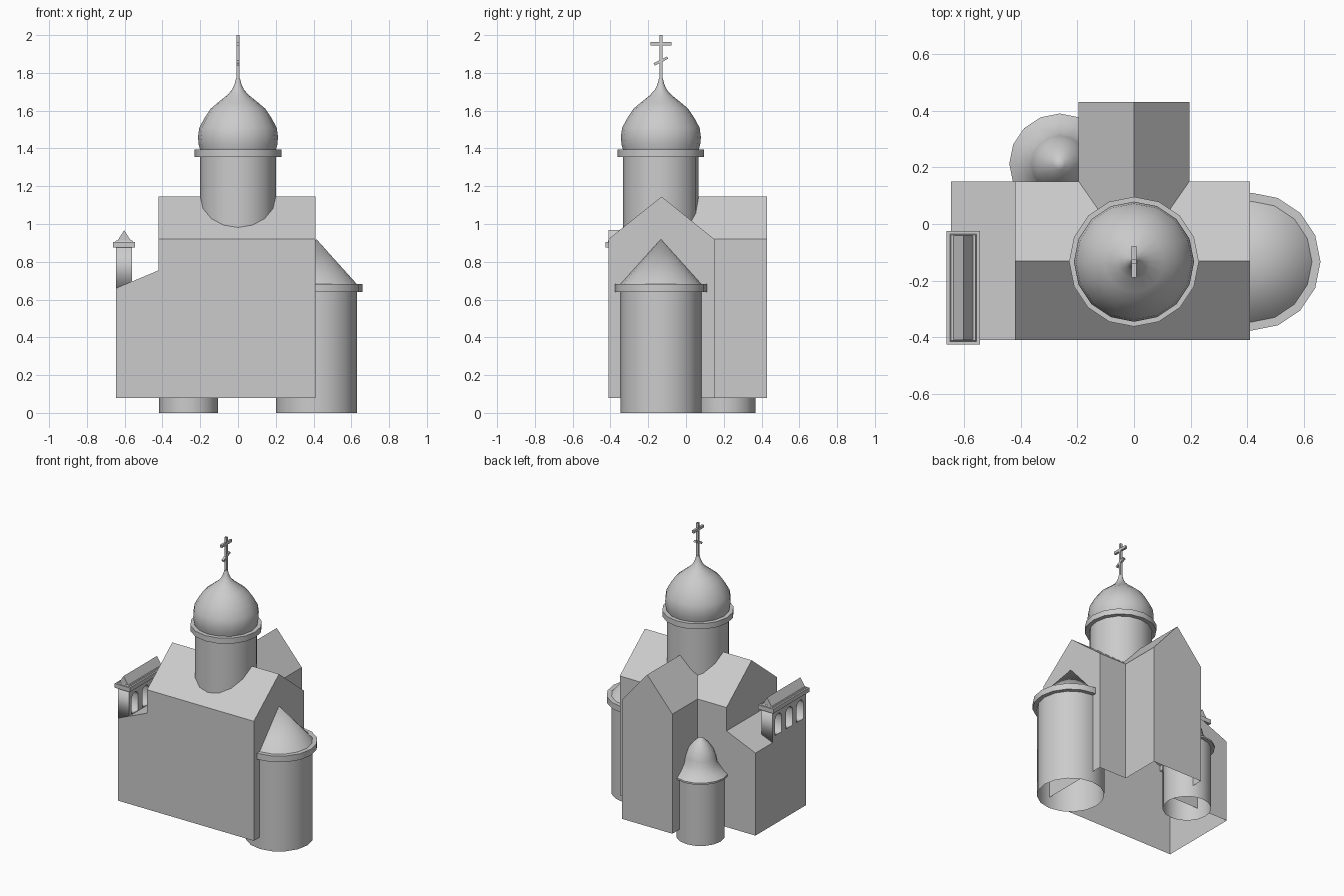
import bpy, bmesh, math
from mathutils import Vector

cube = bpy.data.objects.get("Cube")
if cube:
    bpy.data.objects.remove(cube, do_unlink=True)

stone = bpy.data.materials.new("pale grey")
stone.use_nodes = True
colour = (0.6, 0.6, 0.6, 1)
stone.diffuse_color = colour
stone.node_tree.nodes["Principled BSDF"].inputs["Base Color"].default_value = colour


def finish(name, bm, smooth=False):
    """Turn a bmesh into a named, coloured object."""
    bmesh.ops.remove_doubles(bm, verts=bm.verts, dist=1e-5)
    bmesh.ops.recalc_face_normals(bm, faces=bm.faces)
    mesh = bpy.data.meshes.new(name)
    bm.to_mesh(mesh)
    bm.free()
    mesh.materials.append(stone)
    obj = bpy.data.objects.new(name, mesh)
    bpy.context.collection.objects.link(obj)
    if smooth:
        bpy.ops.object.select_all(action='DESELECT')
        obj.select_set(True)
        bpy.context.view_layer.objects.active = obj
        bpy.ops.object.shade_smooth_by_angle(angle=math.radians(35))
    return obj


def add_face(bm, points):
    bm.faces.new([bm.verts.new(p) for p in points])


def lathe(name, centre, profile, sides=16):
    """Spin a (radius, height) profile round a vertical axis."""
    bm = bmesh.new()
    rings = []
    for r, z in profile:
        rings.append([bm.verts.new((centre[0] + r * math.cos(math.tau * i / sides),
                                    centre[1] + r * math.sin(math.tau * i / sides), z))
                      for i in range(sides)])
    for low, high, (r, z) in zip(rings, rings[1:], profile[1:]):
        for i in range(sides):
            j = (i + 1) % sides
            bm.faces.new((low[i], low[j], high[j], high[i]))
    bmesh.ops.dissolve_degenerate(bm, dist=1e-5, edges=bm.edges)
    return finish(name, bm, True)


def box(name, centre, size, tilt=0):
    bm = bmesh.new()
    bmesh.ops.create_cube(bm, size=1)
    bmesh.ops.scale(bm, vec=size, verts=bm.verts)
    obj = finish(name, bm)
    obj.location = centre
    obj.rotation_euler.x = tilt
    return obj


# Hall, back arm and side lean-to: one shell, open underneath
east, west, side = 0.41, -0.42, -0.645
front, back, arm_back, mid = -0.41, 0.15, 0.43, -0.13
base, eave, ridge = 0.08, 0.92, 1.145
arm, lean_top, lean_low = 0.195, 0.755, 0.66

bm = bmesh.new()
outline = [(side, base), (east, base), (east, eave), (west, eave), (west, lean_top), (side, lean_low)]
add_face(bm, [(x, front, z) for x, z in outline])
outline[1:3] = [(-arm, base), (-arm, eave)]
add_face(bm, [(x, back, z) for x, z in outline])
add_face(bm, [(arm, back, base), (east, back, base), (east, back, eave), (arm, back, eave)])
for x, low in ((east, base), (west, lean_top)):
    add_face(bm, [(x, front, low), (x, back, low), (x, back, eave), (x, mid, ridge), (x, front, eave)])
add_face(bm, [(side, front, base), (side, back, base), (side, back, lean_low), (side, front, lean_low)])
add_face(bm, [(side, front, lean_low), (side, back, lean_low), (west, back, lean_top), (west, front, lean_top)])
add_face(bm, [(west, front, eave), (east, front, eave), (east, mid, ridge), (west, mid, ridge)])
for s, end in ((-1, west), (1, east)):
    a = s * arm
    add_face(bm, [(end, back, eave), (a, back, eave), (0, mid, ridge), (end, mid, ridge)])
    add_face(bm, [(a, back, base), (a, arm_back, base), (a, arm_back, eave), (a, back, eave)])
    add_face(bm, [(a, back, eave), (a, arm_back, eave), (0, arm_back, ridge), (0, mid, ridge)])
add_face(bm, [(-arm, arm_back, base), (arm, arm_back, base), (arm, arm_back, eave),
              (0, arm_back, ridge), (-arm, arm_back, eave)])
finish("hall", bm)

# Drum, cornice and onion dome
axis = (0, -0.133)
lathe("drum", axis, [(0.2, 0.98), (0.2, 1.37)])
lathe("drum_cornice", axis, [(0.2, 1.355), (0.229, 1.355), (0.229, 1.394), (0.2, 1.394)])
lathe("onion_dome", axis, [(0.2, 1.39), (0.208, 1.42), (0.212, 1.46), (0.205, 1.51), (0.175, 1.565),
                           (0.145, 1.61), (0.106, 1.643), (0.06, 1.68), (0.032, 1.71),
                           (0.018, 1.74), (0.011, 1.77), (0, 1.77)])

# Cross with a slanted lower bar
box("cross_post", (0, axis[1], 1.875), (0.016, 0.016, 0.25))
box("cross_bar", (0, axis[1], 1.955), (0.016, 0.112, 0.018))
box("cross_slanted_bar", (0, axis[1], 1.863), (0.016, 0.08, 0.014), math.radians(27))

# Round apse with a conical roof
apse = (0.415, -0.133)
lathe("apse_wall", apse, [(0.215, 0), (0.215, 0.65)])
lathe("apse_cornice", apse, [(0.215, 0.64), (0.243, 0.64), (0.243, 0.683), (0.213, 0.683)])
lathe("apse_roof", apse, [(0.213, 0.683), (0, 0.92)])

# Small back turret with a flared bell roof
turret = (-0.262, 0.212)
lathe("turret_wall", turret, [(0.155, 0), (0.155, 0.45)])
lathe("turret_roof", turret, [(0.155, 0.44), (0.178, 0.44), (0.178, 0.452), (0.145, 0.478), (0.108, 0.525),
                              (0.1, 0.565), (0.08, 0.615), (0.05, 0.657), (0.02, 0.685), (0, 0.695)])

# Bell wall: outline with three arched holes, extruded
curve = bpy.data.curves.new("bell_wall", 'CURVE')
curve.dimensions, curve.fill_mode, curve.extrude = '2D', 'BOTH', 0.0425


def add_outline(points):
    spline = curve.splines.new('POLY')
    spline.points.add(len(points) - 1)
    for p, (u, v) in zip(spline.points, points):
        p.co = (u, v, 0, 1)
    spline.use_cyclic_u = True


wall_front, wall_back = -0.41, -0.04
wall_mid = (wall_front + wall_back) / 2
add_outline([(wall_front, lean_low), (wall_back, lean_low), (wall_back, 0.88), (wall_front, 0.88)])
for k in (-1, 0, 1):
    c, r = wall_mid + 0.12 * k, 0.037
    arch = [(c + r * math.cos(math.pi * i / 8), 0.805 + r * math.sin(math.pi * i / 8)) for i in range(9)]
    add_outline([(c + r, 0.7)] + arch + [(c - r, 0.7)])
wall = bpy.data.objects.new("bell_wall", curve)
bpy.context.collection.objects.link(wall)
wall.location.x = -0.6025
wall.rotation_euler = (math.pi / 2, 0, math.pi / 2)
curve.materials.append(stone)
bpy.ops.object.select_all(action='DESELECT')
wall.select_set(True)
bpy.context.view_layer.objects.active = wall
bpy.ops.object.convert(target='MESH')

# Bell wall coping with a bevelled top, and its little gable roof
coping = box("bell_wall_coping", (-0.6025, wall_mid, 0.894), (0.117, 0.4, 0.038))
for v in coping.data.vertices:
    if v.co.z > 0:
        v.co.x *= 0.74
        v.co.y *= 0.93
box("bell_wall_band", (-0.6025, wall_mid, 0.89), (0.117, 0.4, 0.03))

bm = bmesh.new()
section = [(-0.642, 0.905), (-0.563, 0.905), (-0.6025, 0.967)]
for y in (wall_front, wall_back):
    add_face(bm, [(x, y, z) for x, z in section])
for (x0, z0), (x1, z1) in zip(section, section[1:] + section[:1]):
    add_face(bm, [(x0, wall_front, z0), (x1, wall_front, z1), (x1, wall_back, z1), (x0, wall_back, z0)])
finish("bell_wall_roof", bm)
